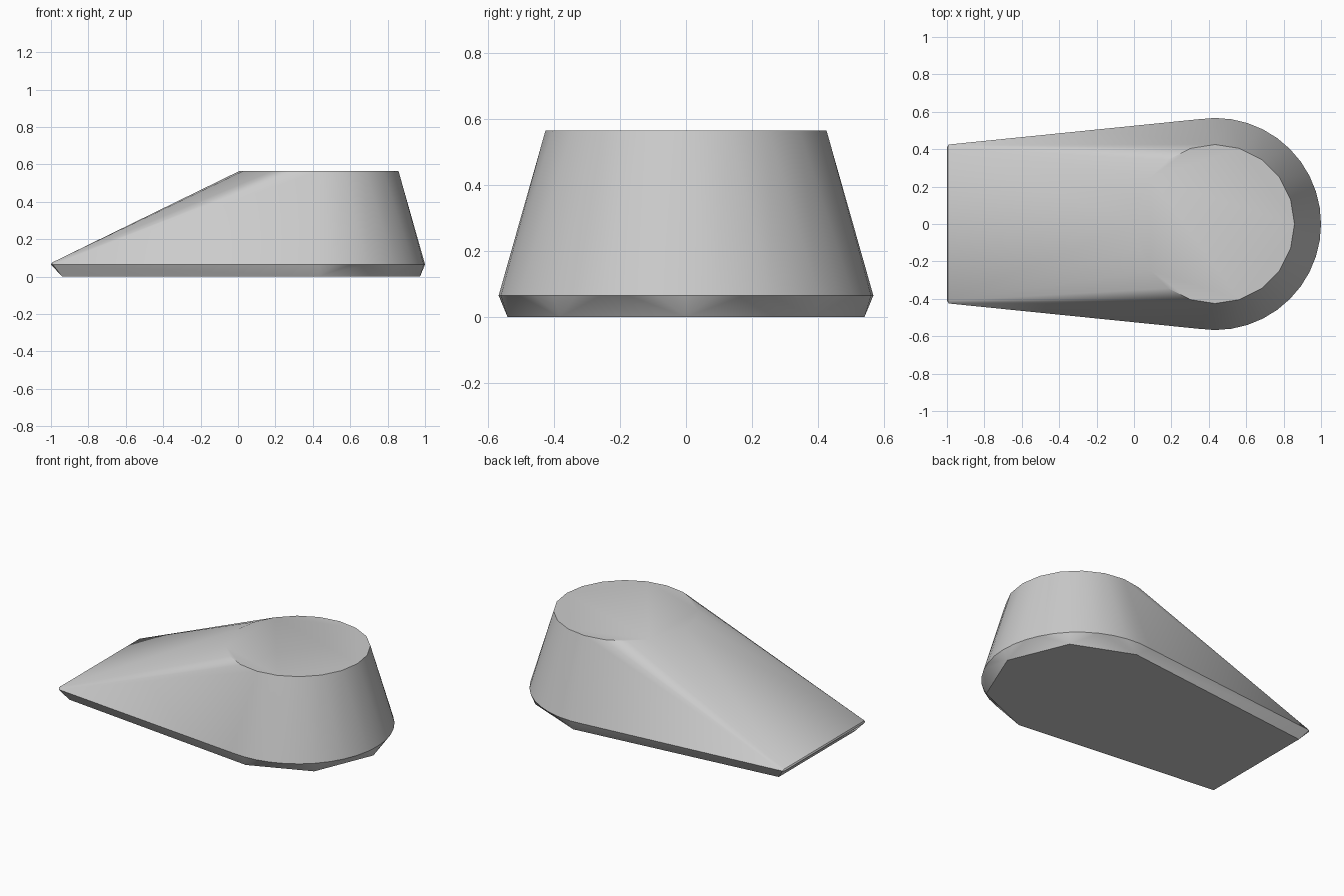
import bpy, bmesh
from math import cos, sin, radians, tau

if "Cube" in bpy.data.objects:
    bpy.data.objects.remove(bpy.data.objects["Cube"])

CENTRE_X = 0.433


def arc(bm, sides, radius, z):
    """Ring of points around the rounded end."""
    for i in range(sides):
        a = tau * i / sides
        bm.verts.new((CENTRE_X + radius * cos(a), radius * sin(a), z))


def pair(bm, x, y, z):
    """Mirrored corner points of the thin end."""
    for side in (-1, 1):
        bm.verts.new((x, side * y, z))


bm = bmesh.new()
arc(bm, 20, 0.425, 0.565)    # flat round top
arc(bm, 40, 0.567, 0.065)    # widest rim
arc(bm, 8, 0.54, 0)          # faceted base
pair(bm, -1, 0.41, 0.065)    # thin tip
pair(bm, -0.99, 0.425, 0.065)
pair(bm, -0.995, 0.41, 0.075)
pair(bm, -0.94, 0.39, 0)     # base at the tip

# Wrap the points in one convex skin and merge flat areas
hull = bmesh.ops.convex_hull(bm, input=bm.verts[:])
loose = set(hull["geom_interior"]) | set(hull["geom_unused"])
bmesh.ops.delete(bm, geom=[v for v in loose if isinstance(v, bmesh.types.BMVert)],
                 context="VERTS")
bmesh.ops.dissolve_limit(bm, angle_limit=radians(0.5), verts=bm.verts[:], edges=bm.edges[:])
bmesh.ops.recalc_face_normals(bm, faces=bm.faces[:])
mesh = bpy.data.meshes.new("wedge_body")
bm.to_mesh(mesh)
bm.free()

body = bpy.data.objects.new("wedge_body", mesh)
bpy.context.collection.objects.link(body)

# Plain grey finish
grey = bpy.data.materials.new("plain_grey")
grey.use_nodes = True
colour = (0.6, 0.6, 0.6, 1)
grey.diffuse_color = colour
grey.node_tree.nodes["Principled BSDF"].inputs["Base Color"].default_value = colour
mesh.materials.append(grey)

# Smooth sides with a crisp top rim and base
bpy.ops.object.select_all(action="DESELECT")
body.select_set(True)
bpy.context.view_layer.objects.active = body
bpy.ops.object.shade_smooth_by_angle(angle=radians(35))
